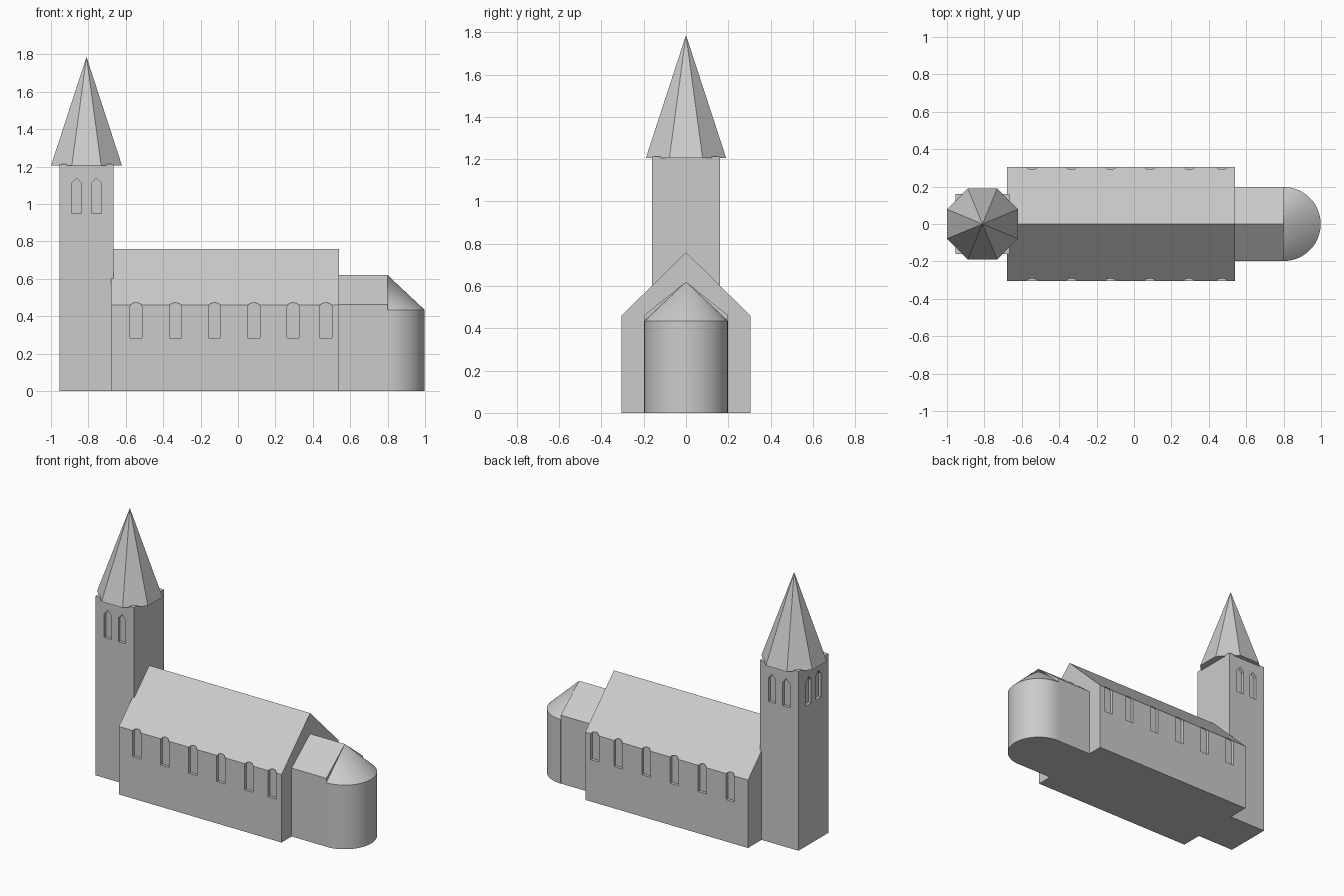
import bpy, bmesh, math
from mathutils import Vector

if "Cube" in bpy.data.objects:
    bpy.data.objects.remove(bpy.data.objects["Cube"])

stone = bpy.data.materials.new("light grey stone")
stone.diffuse_color = (0.6, 0.6, 0.6, 1)
stone.use_nodes = True
stone.node_tree.nodes["Principled BSDF"].inputs["Base Color"].default_value = stone.diffuse_color


def finish(bm, name):
    bmesh.ops.recalc_face_normals(bm, faces=bm.faces)
    mesh = bpy.data.meshes.new(name)
    bm.to_mesh(mesh)
    bm.free()
    mesh.materials.append(stone)
    ob = bpy.data.objects.new(name, mesh)
    bpy.context.collection.objects.link(ob)
    return ob


def add_prism(bm, points, offset):
    """Extrude a closed polygon by an offset vector."""
    face = bm.faces.new([bm.verts.new(p) for p in points])
    new = bmesh.ops.extrude_face_region(bm, geom=[face])["geom"]
    moved = [v for v in new if isinstance(v, bmesh.types.BMVert)]
    bmesh.ops.translate(bm, verts=moved, vec=Vector(offset))


def prism(name, points, offset):
    bm = bmesh.new()
    add_prism(bm, points, offset)
    return finish(bm, name)


def capped(name, ring, z0, z1, apex):
    """Walls from z0 to z1 (skipped when equal) closed by a point."""
    bm = bmesh.new()
    low = [bm.verts.new((x, y, z0)) for x, y in ring]
    top = low if z0 == z1 else [bm.verts.new((x, y, z1)) for x, y in ring]
    tip = bm.verts.new(apex)
    bm.faces.new(low)
    for i in range(len(ring)):
        j = (i + 1) % len(ring)
        if top is not low:
            bm.faces.new((low[i], low[j], top[j], top[i]))
        bm.faces.new((top[i], top[j], tip))
    return finish(bm, name)


def house(name, x0, x1, half, eave, ridge):
    outline = [(-half, 0), (half, 0), (half, eave), (0, ridge), (-half, eave)]
    return prism(name, [(x0, y, z) for y, z in outline], (x1 - x0, 0, 0))


def cut(ob, bm, name):
    cutter = finish(bm, name)
    cutter.hide_render = True
    cutter.display_type = "WIRE"
    mod = ob.modifiers.new("window recesses", "BOOLEAN")
    mod.operation = "DIFFERENCE"
    mod.solver = "EXACT"
    mod.object = cutter


# Nave with six round-headed windows on each long side
nave = house("nave", -0.678, 0.54, 0.305, 0.46, 0.76)
bm = bmesh.new()
arch = [(-0.032, 0.283), (0.032, 0.283)]
arch += [(0.032 * math.cos(a), 0.452 + 0.022 * math.sin(a))
         for a in (math.pi * i / 6 for i in range(7))]
for side in (-1, 1):
    for x in (-0.545, -0.335, -0.125, 0.085, 0.295, 0.47):
        add_prism(bm, [(x + u, side * 0.285, z) for u, z in arch], (0, side * 0.06, 0))
cut(nave, bm, "nave_window_cutter")

# Tower with paired pointed windows on three sides
TX, TW, TD = -0.81, 0.145, 0.16
tower = prism("tower", [(TX + sx * TW, sy * TD, 0) for sx, sy in
                        ((-1, -1), (1, -1), (1, 1), (-1, 1))], (0, 0, 1.213))
bm = bmesh.new()
lancet = [(-0.027, 0.95), (0.027, 0.95), (0.027, 1.11), (0, 1.14), (-0.027, 1.11)]
for c in (-0.053, 0.053):
    for side in (-1, 1):
        add_prism(bm, [(TX + c + u, side * (TD - 0.02), z) for u, z in lancet],
                  (0, side * 0.06, 0))
    add_prism(bm, [(TX - TW + 0.02, c + u, z) for u, z in lancet], (-0.06, 0, 0))
cut(tower, bm, "tower_window_cutter")

# Eight-sided spire
R = 0.19 / math.cos(math.pi / 8)
octagon = [(TX + R * math.cos(a), R * math.sin(a))
           for a in (math.pi / 8 + math.pi / 4 * i for i in range(8))]
capped("spire", octagon, 1.205, 1.205, (TX, 0, 1.787))

# Chancel and its rounded apse with half-cone roof
house("chancel", 0.53, 0.80, 0.197, 0.463, 0.62)
half_circle = [(0.80 + 0.198 * math.cos(a), 0.198 * math.sin(a))
               for a in (math.pi * (i / 40 - 0.5) for i in range(41))]
apse = capped("apse", half_circle, 0, 0.434, (0.80, 0, 0.62))
bpy.context.view_layer.objects.active = apse
apse.select_set(True)
bpy.ops.object.shade_smooth_by_angle(angle=math.radians(30))
